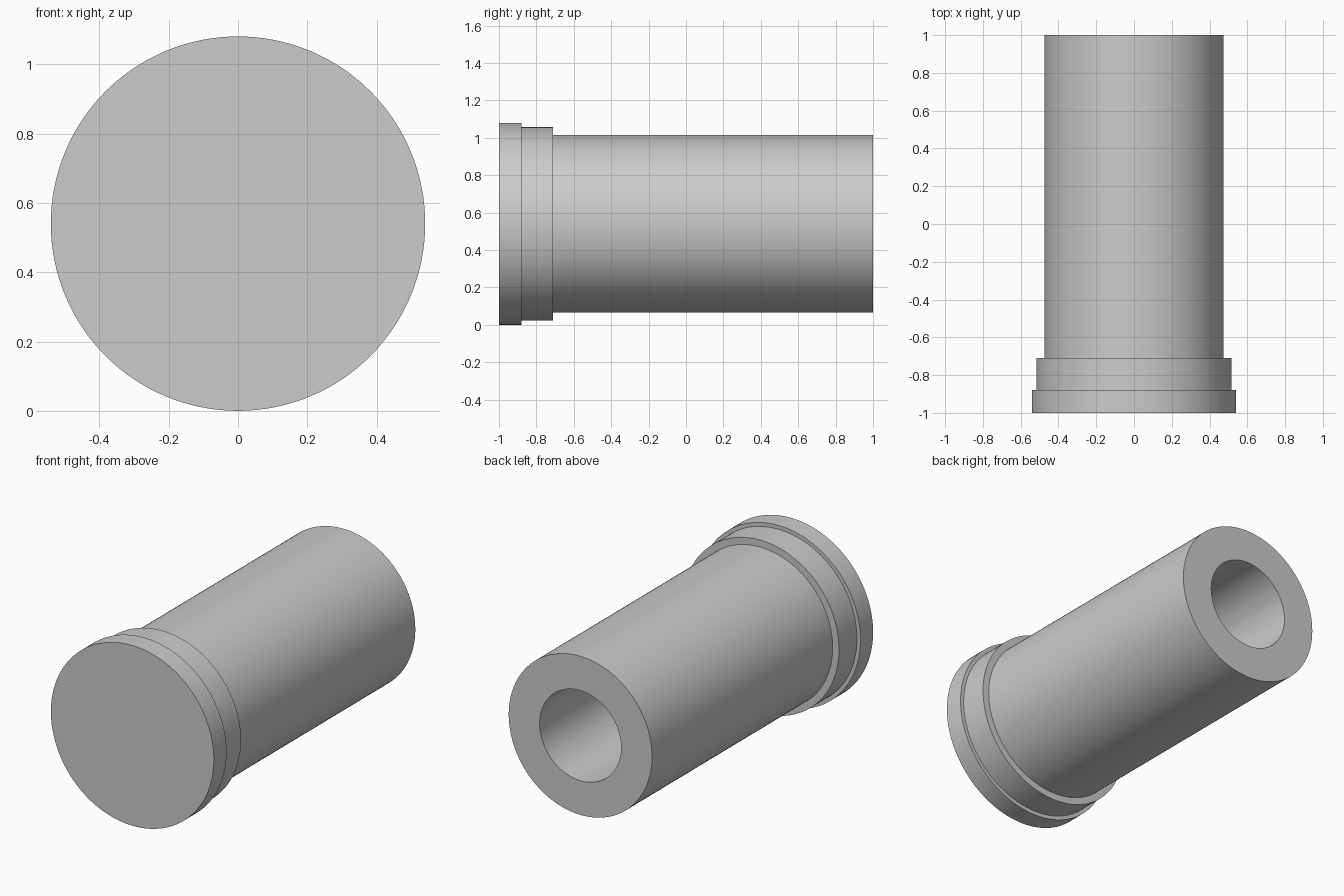
import bpy, bmesh, math

cube = bpy.data.objects.get("Cube")
if cube:
    bpy.data.objects.remove(cube, do_unlink=True)

SEGMENTS = 128
AXIS_Z = 0.54

grey = bpy.data.materials.new("plain grey")
grey.use_nodes = True
colour = (0.6, 0.6, 0.6, 1)
grey.diffuse_color = colour
grey.node_tree.nodes["Principled BSDF"].inputs["Base Color"].default_value = colour


def lathe(name, profile):
    """Revolve (radius, y) points around the y axis into a closed solid."""
    bm = bmesh.new()
    rings = []
    for radius, y in profile:
        ring = []
        for i in range(SEGMENTS):
            a = math.tau * i / SEGMENTS
            ring.append(bm.verts.new((radius * math.cos(a), y, radius * math.sin(a))))
        rings.append(ring)
    for r0, r1 in zip(rings, rings[1:]):
        for i in range(SEGMENTS):
            j = (i + 1) % SEGMENTS
            bm.faces.new((r0[i], r0[j], r1[j], r1[i]))
    bm.faces.new(rings[0])
    bm.faces.new(rings[-1])
    bmesh.ops.recalc_face_normals(bm, faces=bm.faces)
    mesh = bpy.data.meshes.new(name)
    bm.to_mesh(mesh)
    bm.free()
    mesh.materials.append(grey)
    obj = bpy.data.objects.new(name, mesh)
    bpy.context.collection.objects.link(obj)
    obj.location.z = AXIS_Z
    bpy.ops.object.select_all(action="DESELECT")
    obj.select_set(True)
    bpy.context.view_layer.objects.active = obj
    bpy.ops.object.shade_smooth_by_angle(angle=math.radians(30))
    return obj


# Stepped head, long shank and blind bore open at the back
lathe("flanged_sleeve", [
    (0.54, -1.0), (0.54, -0.88),      # head flange
    (0.517, -0.88), (0.517, -0.71),   # collar
    (0.475, -0.71), (0.475, 1.0),     # shank
    (0.27, 1.0), (0.27, -0.71),       # bore
])
